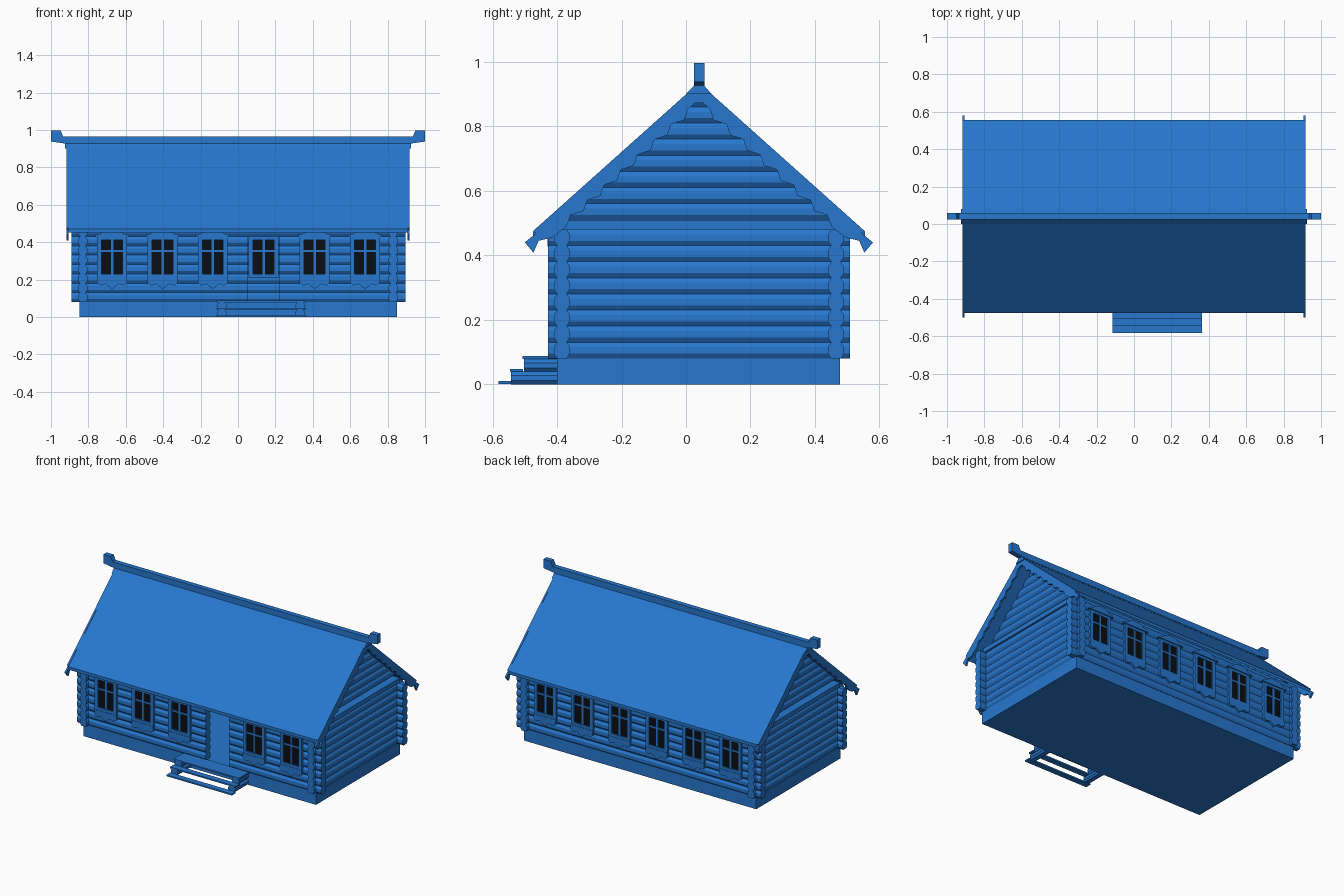
import bpy
import bmesh

cube = bpy.data.objects.get("Cube")
if cube:
    bpy.data.objects.remove(cube, do_unlink=True)


def material(name, rgb):
    mat = bpy.data.materials.new(name)
    mat.use_nodes = True
    mat.diffuse_color = (*rgb, 1)
    mat.node_tree.nodes["Principled BSDF"].inputs["Base Color"].default_value = (*rgb, 1)
    return mat


BLUE = material("blue paint", (0.02, 0.185, 0.62))
BLACK = material("dark glass", (0.003, 0.004, 0.006))


def prism(bm, profile, axis, a, b):
    """Extrude a profile along x (profile is y,z) or along y (profile is x,z)."""
    def place(p, t):
        return (t, p[0], p[1]) if axis == "x" else (p[0], t, p[1])
    rings = [[bm.verts.new(place(p, t)) for p in profile] for t in (a, b)]
    bm.faces.new(rings[0])
    bm.faces.new(rings[1])
    n = len(profile)
    for i in range(n):
        j = (i + 1) % n
        bm.faces.new((rings[0][i], rings[0][j], rings[1][j], rings[1][i]))


def box(bm, x0, x1, y0, y1, z0, z1):
    prism(bm, [(x0, z0), (x1, z0), (x1, z1), (x0, z1)], "y", y0, y1)


def make(name, bm, mat=BLUE):
    bmesh.ops.recalc_face_normals(bm, faces=bm.faces[:])
    mesh = bpy.data.meshes.new(name)
    bm.to_mesh(mesh)
    bm.free()
    mesh.materials.append(mat)
    obj = bpy.data.objects.new(name, mesh)
    bpy.context.scene.collection.objects.link(obj)
    return obj


MID = 0.04            # ridge line in y
FRONT, BACK = -0.385, 0.465
SIDE = 0.83
PITCH = 0.05          # height of one log
BASE = 0.08
ROWS = 8
PEAK, SLOPE = 0.935, 0.9
DOOR = (0.05, 0.22)


def log_profile(c, z, h=PITCH):
    """Eight-sided log section, narrow at top and bottom."""
    right = [(0.015, 0), (0.025, 0.3 * h), (0.025, 0.7 * h), (0.015, h)]
    return [(c + u, z + v) for u, v in right] + [(c - u, z + v) for u, v in reversed(right)]


# Foundation
bm = bmesh.new()
box(bm, -0.847, 0.85, -0.4, 0.477, 0, BASE)
make("foundation", bm)

# Long log walls, with a doorway in the front one
front, back = bmesh.new(), bmesh.new()
for i in range(ROWS):
    z = BASE + i * PITCH
    prism(back, log_profile(BACK, z), "x", -0.89, 0.895)
    if i < ROWS - 1:
        prism(front, log_profile(FRONT, z), "x", -0.89, DOOR[0])
        prism(front, log_profile(FRONT, z), "x", DOOR[1], 0.895)
    else:
        prism(front, log_profile(FRONT, z), "x", -0.89, 0.895)
make("front_log_wall", front)
make("back_log_wall", back)

# End walls and gables
for s, label in ((-1, "right"), (1, "left")):
    bm = bmesh.new()
    for i in range(ROWS):
        prism(bm, log_profile(s * SIDE, BASE + i * PITCH), "y", -0.428, 0.508)
    make(label + "_log_wall", bm)

    bm = bmesh.new()
    z = 0.51
    while z + PITCH < PEAK - 0.02:
        prism(bm, log_profile(s * 0.79, z), "y", -1, 1)
        z += PITCH
    for v in bm.verts:      # trim the log ends to the roof pitch
        half = (PEAK - 0.022 - v.co.z) / SLOPE
        v.co.y = MID + (half if v.co.y > 0 else -half)
    make(label + "_gable", bm)

# Ceiling slab showing as a ledge below the gables
bm = bmesh.new()
box(bm, -0.857, 0.857, -0.385, 0.465, 0.48, 0.51)
make("ceiling", bm)

# Roof
half = 0.515
eave = PEAK - SLOPE * half
t = 0.02
bm = bmesh.new()
prism(bm, [(MID - half, eave), (MID, PEAK), (MID + half, eave),
           (MID + half, eave - t), (MID, PEAK - t), (MID - half, eave - t)], "x", -0.908, 0.908)
make("roof", bm)

# Bargeboards with stepped lower edge and carved tails
upper = [(0, PEAK), (half, eave + 0.003), (0.505, 0.468), (0.54, 0.44), (0.513, 0.408), (0.497, 0.445), (0.455, 0.455)]
lower = []
for i in range(8):
    u, z = 0.41 - i * 0.052, 0.49 + i * 0.047
    lower += [(u, z), (u - 0.012, z + 0.034), (u - 0.035, z + 0.042)]
right_half = upper + [p for p in lower if p[0] > 0.012] + [(0.012, 0.872)]
outline = [(MID + u, z) for u, z in right_half] + [(MID - u, z) for u, z in reversed(right_half[1:])]
for s, label in ((-1, "right"), (1, "left")):
    bm = bmesh.new()
    prism(bm, outline, "x", s * 0.906, s * 0.918)
    make(label + "_bargeboard", bm)

# Ridge beam with flared ends
bm = bmesh.new()
end = [(0.91, 0.925), (1.0, 0.938), (1.0, 0.997), (0.948, 0.997), (0.935, 0.965)]
beam = end + [(-x, z) for x, z in reversed(end)]
prism(bm, beam, "y", 0.025, 0.058)
make("ridge_beam", bm)
bm = bmesh.new()
prism(bm, [(MID - 0.04, 0.9), (MID - 0.012, 0.93), (MID + 0.012, 0.93), (MID + 0.04, 0.9)], "x", -0.924, 0.924)
make("ridge_cap", bm)


# Windows: glass through the wall, frame, glazing bars, top board and apron
def window(name, x, wall, out):
    glass = bmesh.new()
    box(glass, x - 0.06, x + 0.06, wall - 0.027, wall + 0.027, 0.225, 0.42)
    make(name + "_glass", glass, BLACK)
    y0, y1 = wall - 0.036, wall + 0.036
    bm = bmesh.new()
    for s in (-1, 1):
        a, b = sorted((x + s * 0.056, x + s * 0.08))
        box(bm, a, b, y0, y1, 0.21, 0.43)
    box(bm, x - 0.08, x + 0.08, y0, y1, 0.21, 0.23)
    box(bm, x - 0.08, x + 0.08, y0, y1, 0.412, 0.432)
    box(bm, x - 0.007, x + 0.007, wall - 0.031, wall + 0.031, 0.23, 0.412)
    box(bm, x - 0.056, x + 0.056, wall - 0.031, wall + 0.031, 0.346, 0.357)
    face = wall + out * 0.018
    edge = wall + out * 0.038
    apron = [(0.08, 0.212), (0.08, 0.18), (0.06, 0.168), (0.035, 0.176), (0, 0.15)]
    prism(bm, [(x + u, z) for u, z in apron] + [(x - u, z) for u, z in reversed(apron[:-1])], "y", face, edge)
    crown = [(0.095, 0.428), (0.085, 0.44), (0.06, 0.446), (0.045, 0.46), (0.02, 0.468)]
    prism(bm, [(x + u, z) for u, z in crown] + [(x - u, z) for u, z in reversed(crown)], "y", face, edge + out * 0.006)
    make(name + "_frame", bm)


for i, x in enumerate((-0.673, -0.403, -0.135, 0.137, 0.41, 0.68)):
    window("back_window_%d" % (i + 1), x, BACK, 1)
    if i != 3:          # the doorway takes this place at the front
        window("front_window_%d" % (i + 1), x, FRONT, -1)

# Entrance steps: open treads on log stringers
bm = bmesh.new()
for y0, y1, top in ((-0.507, -0.4, 0.087), (-0.545, -0.505, 0.048), (-0.582, -0.543, 0.01)):
    box(bm, -0.115, 0.363, y0, y1, top - 0.009, top)
make("step_treads", bm)
bm = bmesh.new()
for x in (-0.085, 0.333):
    prism(bm, log_profile(x, 0, 0.039), "y", -0.543, -0.4)
    prism(bm, log_profile(x, 0.039, 0.039), "y", -0.503, -0.4)
make("step_stringers", bm)
